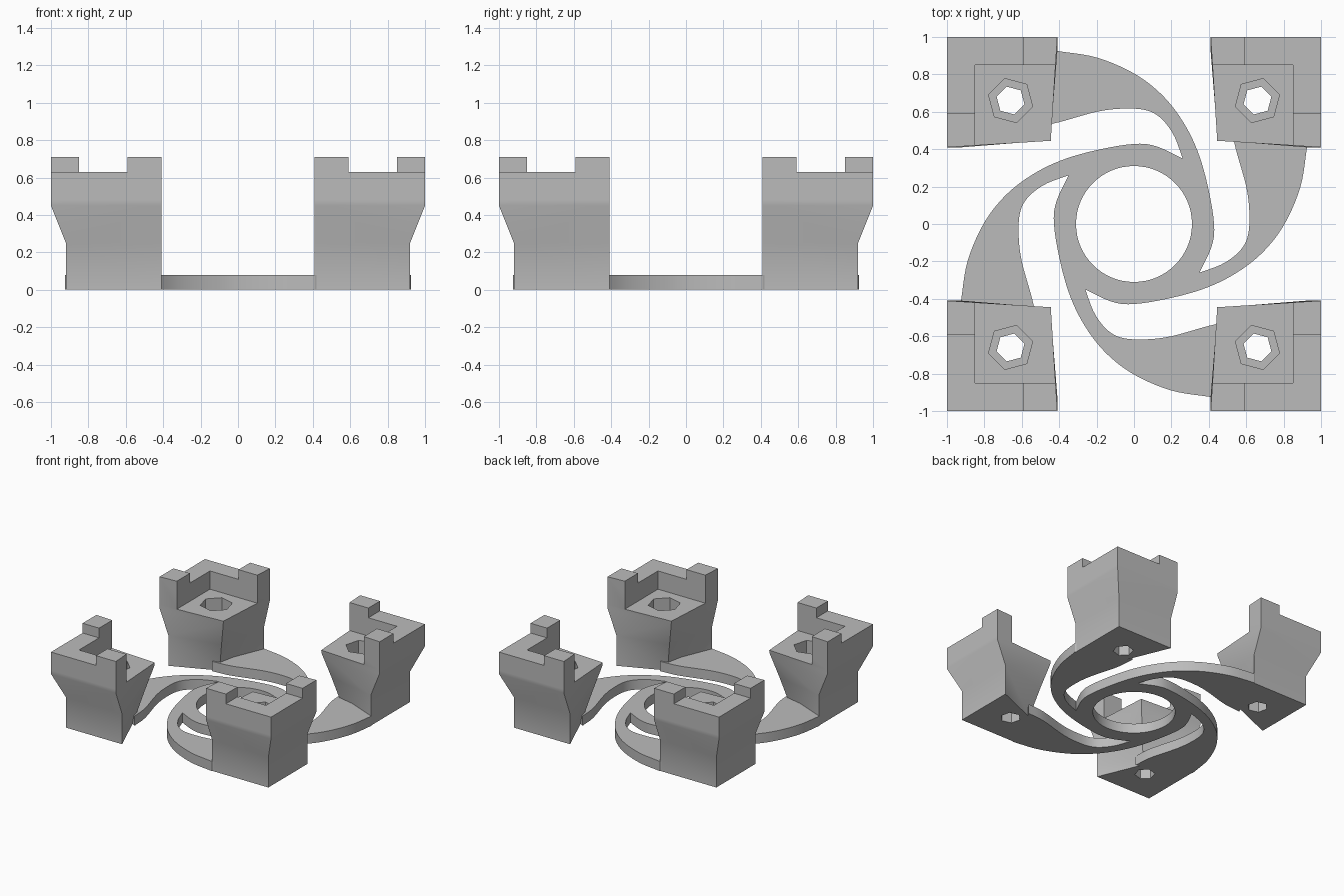
import bpy, bmesh, math
from mathutils import Vector, Matrix

if "Cube" in bpy.data.objects:
    bpy.data.objects.remove(bpy.data.objects["Cube"])

grey = bpy.data.materials.new("plain_grey")
grey.diffuse_color = (0.5, 0.5, 0.5, 1)
grey.use_nodes = True
grey.node_tree.nodes["Principled BSDF"].inputs["Base Color"].default_value = grey.diffuse_color


def loft(name, rings):
    """Solid skinned through a stack of equal-length rings, bottom to top."""
    bm = bmesh.new()
    loops = [[bm.verts.new(p) for p in ring] for ring in rings]
    n = len(loops[0])
    for a, b in zip(loops, loops[1:]):
        for i in range(n):
            j = (i + 1) % n
            bm.faces.new((a[i], a[j], b[j], b[i]))
    bm.faces.new(loops[0][::-1])
    bm.faces.new(loops[-1])
    bmesh.ops.triangulate(bm, faces=[f for f in bm.faces if len(f.verts) == 4])
    bmesh.ops.recalc_face_normals(bm, faces=bm.faces[:])
    me = bpy.data.meshes.new(name)
    bm.to_mesh(me)
    bm.free()
    ob = bpy.data.objects.new(name, me)
    bpy.context.collection.objects.link(ob)
    return ob


def prism(name, pts, z0, z1):
    return loft(name, [[(x, y, z) for x, y in pts] for z in (z0, z1)])


def box(name, lo, hi, z0, z1):
    return prism(name, [(lo, lo), (hi, lo), (hi, hi), (lo, hi)], z0, z1)


def hexagon(r, c=0.66):
    return [(c + r * math.cos(math.radians(15 + 60 * k)),
             c + r * math.sin(math.radians(15 + 60 * k))) for k in range(6)]


def smooth(ob):
    bpy.ops.object.select_all(action='DESELECT')
    ob.select_set(True)
    bpy.context.view_layer.objects.active = ob
    bpy.ops.object.shade_smooth_by_angle(angle=math.radians(30))


def finish(ob):
    ob.data.materials.clear()
    ob.data.materials.append(grey)


# Corner post: flared outside, undercut on the inner corner
FLOOR = 0.48
rings = [[(o, o, z), (0.41, o, z), (i, i, z), (o, 0.41, z)]
         for z, o, i in ((0, 0.92, 0.56), (0.25, 0.92, 0.50), (0.45, 1, 0.448),
                         (FLOOR, 1, 0.445), (0.71, 1, 0.445))]
post = loft("corner_post_1", rings)
# Recess, lowered outer corner, nut pocket and bolt hole
cutters = [box("recess_cutter", 0.2, 0.85, FLOOR, 0.9),
           box("corner_cutter", 0.59, 1.2, 0.63, 0.9),
           prism("nut_cutter", hexagon(0.122), 0.37, 0.6),
           prism("bolt_cutter", hexagon(0.077), -0.1, 0.6)]
for c in cutters:
    m = post.modifiers.new(c.name, 'BOOLEAN')
    m.operation, m.object, m.solver = 'DIFFERENCE', c, 'EXACT'
bpy.context.view_layer.update()
deps = bpy.context.evaluated_depsgraph_get()
mesh = bpy.data.meshes.new_from_object(post.evaluated_get(deps))
post.modifiers.clear()
post.data = mesh
for c in cutters:
    bpy.data.objects.remove(c)
finish(post)
smooth(post)
for k in range(1, 4):
    copy = bpy.data.objects.new(f"corner_post_{k + 1}", post.data)
    copy.rotation_euler.z = k * math.pi / 2
    bpy.context.collection.objects.link(copy)


# Swirl base: one outline made of four turned quarters, with a round opening
def spline_through(pts, steps=5):
    p = [Vector(q) for q in pts]
    p = [2 * p[0] - p[1]] + p + [2 * p[-1] - p[-2]]
    out = []
    for a, b, c, d in zip(p, p[1:], p[2:], p[3:]):
        for s in range(steps):
            t = s / steps
            out.append(0.5 * (2 * b + (c - a) * t + (2 * a - 5 * b + 4 * c - d) * t * t
                              + (3 * b - a - 3 * c + d) * t ** 3))
    return out + [p[-2]]


outer = spline_through([(-0.41, 0.925), (-0.2, 0.89), (0, 0.805), (0.15, 0.69), (0.26, 0.55),
                        (0.34, 0.39), (0.395, 0.2), (0.428, 0), (0.415, -0.12), (0.35, -0.26)])
inner = spline_through([(0.26, 0.35), (0.215, 0.47), (0.15, 0.56), (0.07, 0.607), (-0.05, 0.617),
                        (-0.2, 0.6), (-0.44, 0.535), (-0.6, 0.52)])
turn = Matrix.Rotation(-math.pi / 2, 2)
quarter = outer + [turn @ v for v in inner[1:] + [Vector((-0.57, 0.57)), Vector((-0.43, 0.915))]]
outline = []
for k in range(4):
    rot = Matrix.Rotation(-k * math.pi / 2, 2)
    outline += [rot @ v for v in quarter]
opening = [Vector((0.31 * math.cos(t * math.tau / 64), 0.31 * math.sin(t * math.tau / 64)))
           for t in range(64)]

cu = bpy.data.curves.new("swirl_outline", 'CURVE')
cu.dimensions, cu.fill_mode, cu.extrude = '2D', 'BOTH', 0.04
for pts in (outline, opening):
    sp = cu.splines.new('POLY')
    sp.points.add(len(pts) - 1)
    for point, v in zip(sp.points, pts):
        point.co = (v.x, v.y, 0, 1)
    sp.use_cyclic_u = True
helper = bpy.data.objects.new("swirl_outline", cu)
bpy.context.collection.objects.link(helper)
bpy.context.view_layer.update()
deps = bpy.context.evaluated_depsgraph_get()
mesh = bpy.data.meshes.new_from_object(helper.evaluated_get(deps))
bpy.data.objects.remove(helper)
mesh.transform(Matrix.Translation((0, 0, 0.04)))
bm = bmesh.new()
bm.from_mesh(mesh)
bmesh.ops.remove_doubles(bm, verts=bm.verts[:], dist=1e-4)
bmesh.ops.recalc_face_normals(bm, faces=bm.faces[:])
bm.to_mesh(mesh)
bm.free()
base = bpy.data.objects.new("swirl_base", mesh)
bpy.context.collection.objects.link(base)
finish(base)
smooth(base)
